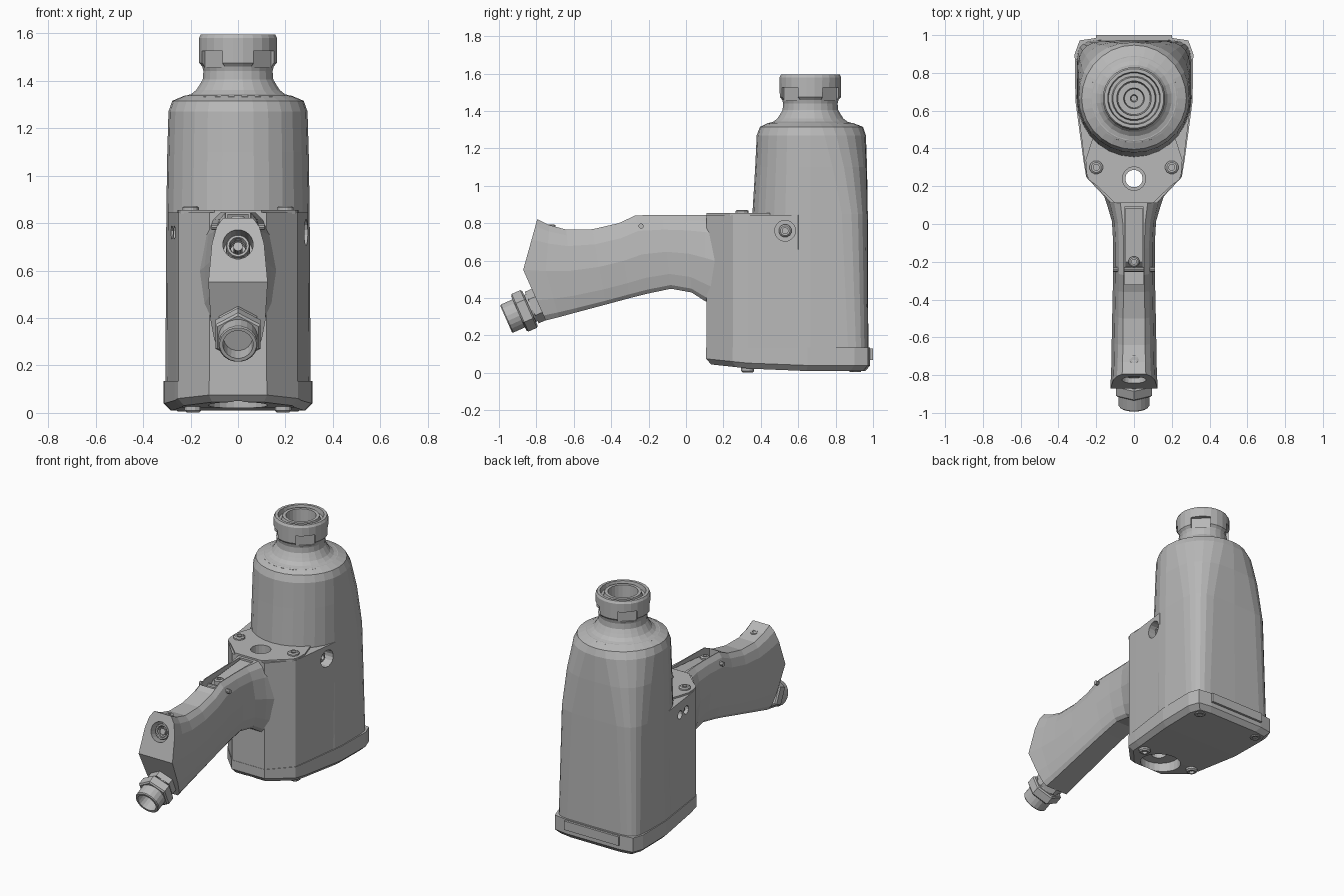
import bpy, bmesh, math
from mathutils import Vector, Matrix

if "Cube" in bpy.data.objects:
    bpy.data.objects.remove(bpy.data.objects["Cube"])

grey = bpy.data.materials.new("tool_grey")
grey.diffuse_color = (0.48, 0.48, 0.48, 1)
grey.use_nodes = True
grey.node_tree.nodes["Principled BSDF"].inputs["Base Color"].default_value = grey.diffuse_color


def finish(name, bm):
    bmesh.ops.remove_doubles(bm, verts=bm.verts, dist=1e-5)
    bmesh.ops.recalc_face_normals(bm, faces=bm.faces)
    me = bpy.data.meshes.new(name)
    bm.to_mesh(me)
    bm.free()
    ob = bpy.data.objects.new(name, me)
    bpy.context.collection.objects.link(ob)
    me.materials.append(grey)
    return ob


def loft(name, halves):
    """Skin through rings; each ring is given by its +x half and mirrored."""
    bm = bmesh.new()
    rings = []
    for h in halves:
        full = list(h) + [(-x, y, z) for x, y, z in reversed(h)]
        rings.append([bm.verts.new(p) for p in full])
    n = len(rings[0])
    for a, b in zip(rings, rings[1:]):
        for i in range(n):
            j = (i + 1) % n
            bm.faces.new((a[i], a[j], b[j], b[i]))
    for r in (rings[0], rings[-1]):
        for i in range(n // 2 - 1):
            bm.faces.new((r[i], r[i + 1], r[n - 2 - i], r[n - 1 - i]))
    return finish(name, bm)


def lathe(name, profile, loc=(0, 0, 0), axis=(0, 0, 1), segs=20):
    """Spin (radius, height) points around an axis."""
    bm = bmesh.new()
    rot = Vector(axis).to_track_quat('Z', 'Y').to_matrix().to_4x4()
    m = Matrix.Translation(loc) @ rot
    rings = []
    for r, s in profile:
        rings.append([bm.verts.new(m @ Vector((r * math.cos(a), r * math.sin(a), s)))
                      for a in (2 * math.pi * (i + .5) / segs for i in range(segs))])
    for a, b in zip(rings, rings[1:]):
        for i in range(segs):
            j = (i + 1) % segs
            bm.faces.new((a[i], a[j], b[j], b[i]))
    return finish(name, bm)


def rod(name, r, s0, s1, loc, axis=(0, 0, 1), segs=20):
    return lathe(name, [(0, s0), (r, s0), (r, s1), (0, s1)], loc, axis, segs)


def box(name, lo, hi, turn=0, pivot=(0, 0, 0)):
    bm = bmesh.new()
    bmesh.ops.create_cube(bm, size=1)
    for v in bm.verts:
        p = Vector([(a + b) / 2 + c * (b - a) for a, b, c in zip(lo, hi, v.co)])
        v.co = Matrix.Rotation(turn, 3, 'Z') @ p + Vector(pivot)
    return finish(name, bm)


def cut(targets, cutter):
    """Subtract the cutter from each target, then remove it."""
    cutter.hide_render = True
    for t in targets:
        mod = t.modifiers.new("cut", 'BOOLEAN')
        mod.operation, mod.solver, mod.object = 'DIFFERENCE', 'EXACT', cutter
        bpy.context.view_layer.objects.active = t
        bpy.ops.object.modifier_apply(modifier=mod.name)
    bpy.data.objects.remove(cutter)


def screw(name, r, h, loc, axis=(0, 0, 1)):
    lathe(name, [(0, -.03), (r, -.03), (r, h * .6), (r * .75, h), (r * .45, h),
                 (r * .45, h * .2), (0, h * .2)], loc, axis, 12)


# main barrel housing: round in front and at the top, boxy at the back
CY = .665
def barrel_half(z, hw, yf, yb, n, steps=14):
    pts = []
    for i in range(steps + 1):
        a = -math.pi / 2 + math.pi * i / steps
        c, s = max(math.cos(a), 0), math.sin(a)
        e = 2 / n if s > 0 else 1
        y = CY + (yb - CY) * s ** e if s > 0 else CY + (CY - yf) * s
        pts.append((hw * c ** e if c > 1e-6 else 0, y, z))
    return pts

barrel = loft("barrel_housing", [barrel_half(*s) for s in [
    (.12, .306, .355, .975, 7), (.85, .302, .355, .972, 5), (1.1, .298, .37, .968, 3.2),
    (1.27, .293, .378, .962, 2.2), (1.315, .277, .395, .947, 2), (1.337, .225, .44, .89, 2)]])

# front housing block joining barrel and handle
FRONT = [(.12, .11), (.25, .25), (.262, .33), (.296, .6), (.2, .75)]
front = loft("front_housing", [[(x, y, z) for x, y in FRONT] for z in (.12, .845)])

# bottom cap with a sloping, chamfered underside
CAP = [(.122, .108), (.253, .248), (.267, .33), (.31, .65), (.314, .9), (.288, .972), (.2, .985)]
def cap_z(y):
    return .04 + .035 * max(0, .45 - y) / .34
cap = loft("bottom_cap", [
    [(x, y, .135) for x, y in CAP],
    [(x, y, cap_z(y)) for x, y in CAP],
    [(x * .9, .55 + (y - .55) * .94, cap_z(y) - .03) for x, y in CAP]])
box("rear_tab", (-.2, .96, .07), (.2, 1.0, .13))

# top plate
PLATE = [(.1, .11), (.13, .14), (.2, .205), (.24, .235), (.252, .27), (.256, .34), (.22, .45)]
plate = loft("top_plate", [[(x, y, z) for x, y in PLATE] for z in (.838, .856)])

# handle, lofted through rings: top (y, z), bottom (y, z), half width, end kink
RINGS = [(.18, .845, .18, .34, .17, 0), (.10, .845, .10, .385, .142, 0),
         (0, .845, .03, .43, .117, 0), (-.13, .845, -.08, .45, .11, 0),
         (-.27, .842, -.2, .425, .11, 0), (-.36, .8, -.3, .4, .112, 0),
         (-.5, .768, -.43, .365, .115, 0), (-.64, .766, -.58, .325, .118, -.01),
         (-.73, .79, -.68, .298, .12, -.045), (-.795, .822, -.75, .28, .125, -.098)]
SHAPE = [(0, .65), (.05, .8), (.2, .92), (.5, 1), (.8, .88), (.93, .72), (1, .5)]
handle = loft("handle", [
    [(hw * w, by + (ty - by) * t + k * (1 - abs(2 * t - 1)), bz + (tz - bz) * t)
     for t, w in SHAPE] for ty, tz, by, bz, hw, k in RINGS])

# vertical through hole with counterbores
cut([front, cap, plate], rod("hole_cutter", .046, -.2, 1.1, (0, .24, 0)))
cut([front, plate], rod("hole_cutter", .062, .8, 1.0, (0, .24, 0)))
cut([cap], rod("hole_cutter", .125, -.2, .1, (0, .255, 0), segs=24))

# trigger slot with lever inside
cut([handle], box("slot_cutter", (-.05, -.32, .75), (.05, .09, .95)))
LEVER = [(.085, .835, .745), (-.2, .81, .745), (-.24, .765, .745)]
loft("trigger_lever", [[(.044, y, b), (.044, y, t)] for y, t, b in LEVER])
screw("lever_screw", .03, .02, (0, -.2, .81))
rod("lever_pin", .014, -.112, .112, (0, -.24, .785), (1, 0, 0), 10)
screw("handle_top_screw", .024, .006, (0, -.72, .786))

# socket and spring in the upper end face of the handle
end_axis = Vector((0, -.96, .27)).normalized()
socket = Vector((0, -.825, .71))
cut([handle], rod("socket_cutter", .064, -.14, .1, socket, end_axis))
for i in range(4):
    bpy.ops.mesh.primitive_torus_add(
        major_radius=.042, minor_radius=.009, major_segments=18, minor_segments=6,
        location=socket - end_axis * (.03 + .028 * i),
        rotation=end_axis.to_track_quat('Z', 'Y').to_euler())
    bpy.context.object.name = "spring_coil"
    bpy.context.object.data.materials.append(grey)
rod("spring_core", .02, -.14, -.03, socket, end_axis, 10)
# small triangle mark below the socket
loft("end_mark", [[(0, y - .005 + d, .603), (.02, y - .012 + d, .572)]
                  for y, d in ((-.848, 0), (-.848, .012))])

# hose fitting on the lower end face
out = Vector((0, -.915, -.407)).normalized()
tip = Vector((0, -.962, .288))
lathe("hose_fitting", [(0, -.24), (.08, -.24), (.08, -.12), (.083, -.08), (.083, -.006),
                       (.078, 0), (.064, 0), (.06, -.1), (.03, -.1), (.03, -.14), (0, -.14)],
      tip, out, 20)
lathe("hose_nut", [(0, -.14), (.1, -.14), (.11, -.132), (.11, -.082), (.1, -.074), (0, -.074)],
      tip, out, 6)
rod("hose_collar", .092, -.2, -.15, tip, out, 6)

# output neck with rings in its bore
neck = lathe("output_neck", [
    (0, 1.31), (.24, 1.31), (.235, 1.333), (.2, 1.343), (.178, 1.36), (.165, 1.38),
    (.15, 1.405), (.147, 1.44), (.152, 1.46), (.165, 1.475), (.166, 1.58), (.158, 1.595),
    (.14, 1.595), (.135, 1.565), (.118, 1.565), (.112, 1.59), (.092, 1.59), (.086, 1.48),
    (.055, 1.48), (.05, 1.45), (.02, 1.45), (.015, 1.43), (0, 1.43)], (0, CY, 0), segs=24)
for i in range(4):
    cut([neck], box("notch_cutter", (.138, -.06, 1.455), (.25, .06, 1.525),
                    math.pi * (i / 2 + .25), (0, CY, 0)))

# side ports: one large on the right, two small on the left
cut([front, barrel], rod("port_cutter", .056, .225, .5, (0, .53, .76), (1, 0, 0), 16))
screw("right_port_screw", .035, .02, (.235, .53, .76), (1, 0, 0))
for y in (.38, .46):
    cut([front, barrel], rod("port_cutter", .028, .23, .5, (0, y, .76), (-1, 0, 0), 12))
    screw("left_port_screw", .016, .012, (-.24, y, .76), (-1, 0, 0))

# screws on the plate and under the cap
for s in (-1, 1):
    screw("plate_screw", .036, .016, (s * .2, .3, .856))
    screw("front_cap_screw", .036, .02, (s * .19, .33, .022), (0, 0, -1))
    screw("rear_cap_screw", .04, .03, (s * .225, .905, .035), (0, 0, -1))
